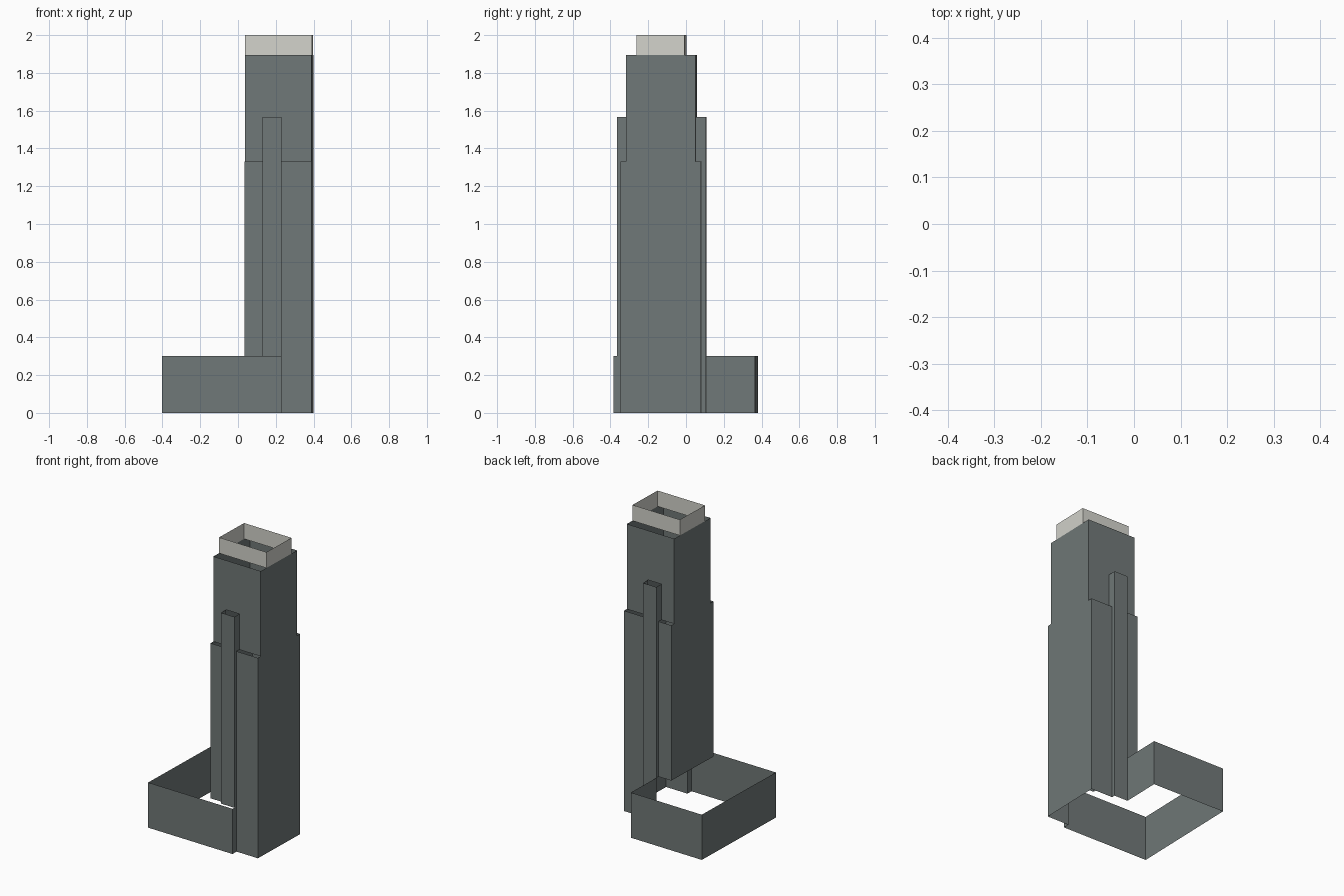
import bpy, bmesh, math
from mathutils import Matrix

if "Cube" in bpy.data.objects:
    bpy.data.objects.remove(bpy.data.objects["Cube"])

# The building is open walls only (no floors or roofs), turned slightly on its site
TURN = Matrix.Rotation(math.radians(-1.5), 4, 'Z')


def material(name, rgb):
    m = bpy.data.materials.new(name)
    m.diffuse_color = (*rgb, 1)
    m.use_nodes = True
    m.node_tree.nodes["Principled BSDF"].inputs["Base Color"].default_value = m.diffuse_color
    return m


def walls(name, bands, mat):
    """Each band is (outline, bottom z, top z), raised as a ring of wall faces."""
    bm = bmesh.new()
    for outline, z0, z1 in bands:
        pts = [p for i, p in enumerate(outline) if p != outline[i - 1]]
        low = [bm.verts.new((x, y, z0)) for x, y in pts]
        high = [bm.verts.new((x, y, z1)) for x, y in pts]
        for i in range(len(pts)):
            bm.faces.new((low[i - 1], low[i], high[i], high[i - 1]))
    bmesh.ops.remove_doubles(bm, verts=bm.verts, dist=1e-5)
    bmesh.ops.transform(bm, matrix=TURN, verts=bm.verts)
    me = bpy.data.meshes.new(name)
    bm.to_mesh(me)
    bm.free()
    me.materials.append(mat)
    ob = bpy.data.objects.new(name, me)
    bpy.context.collection.objects.link(ob)
    return ob


facade = material("dark grey facade", (0.162, 0.188, 0.186))
pale = material("pale grey crown", (0.65, 0.65, 0.60))

# Plan: tower side walls, pillar sides, and half depths about the tower centre line
L, R, P0, P1, CY = 0.044, 0.398, 0.139, 0.239, -0.124
LOW, UP, PIL, CROWN = 0.213, 0.184, 0.236, 0.127


def front(d):
    return round(CY - d, 4)


def back(d):
    return round(CY + d, 4)


def side(x, d):
    """Points up a side wall, front to back."""
    return [(x, front(d)), (x, front(UP)), (x, back(UP)), (x, back(d))]


def shaft(d, pillars=True):
    """Tower outline with a pillar projecting from the middle of front and back."""
    fr = [(P0, front(d)), (P1, front(d))]
    bk = [(P1, back(d)), (P0, back(d))]
    if pillars:
        fr = [(P0, front(d)), (P0, front(LOW)), (P0, front(PIL)),
              (P1, front(PIL)), (P1, front(LOW)), (P1, front(d))]
        bk = [(P1, back(d)), (P1, back(LOW)), (P1, back(PIL)),
              (P0, back(PIL)), (P0, back(LOW)), (P0, back(d))]
    return fr + side(R, d) + bk + side(L, d)[::-1]


# Low podium wrapping the west side, continuous with the tower's outer walls
podium = [(-0.392, -0.379), (P1, -0.379), (P1, front(PIL)), (P1, front(LOW))]
podium += side(R, LOW)
podium += [(P1, back(LOW)), (P1, back(PIL)), (P0, back(PIL)),
           (P0, 0.37), (-0.392, 0.37)]

walls("tower_and_podium_walls", [
    (podium, 0.0, 0.30),
    (shaft(LOW), 0.30, 1.33),
    (shaft(UP), 1.33, 1.567),
    (shaft(UP, False), 1.567, 1.895),
], facade)

# Pale crown screen on top
walls("crown_walls", [
    ([(L, front(CROWN)), (R, front(CROWN)), (R, back(CROWN)), (L, back(CROWN))],
     1.895, 2.0),
], pale)
